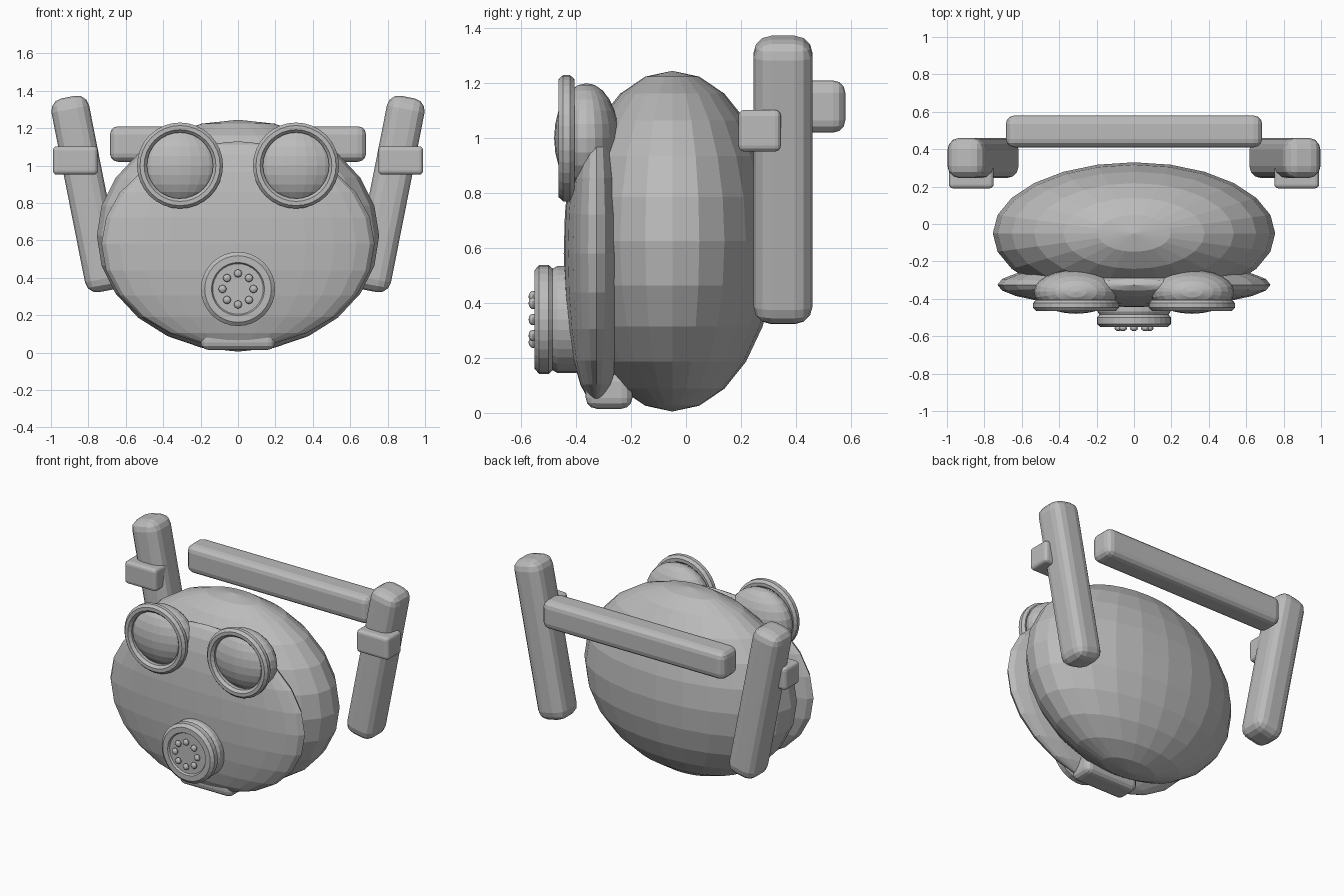
import bpy
import bmesh
from math import pi, sin, cos
from mathutils import Matrix, Vector

cube = bpy.data.objects.get("Cube")
if cube:
    bpy.data.objects.remove(cube, do_unlink=True)

grey = bpy.data.materials.new("plain grey")
grey.use_nodes = True
grey.diffuse_color = (0.5, 0.5, 0.5, 1)
grey.node_tree.nodes["Principled BSDF"].inputs["Base Color"].default_value = (0.5, 0.5, 0.5, 1)


def finish(name, bm):
    """Turn a bmesh into a named, coloured object."""
    bmesh.ops.recalc_face_normals(bm, faces=bm.faces)
    mesh = bpy.data.meshes.new(name)
    bm.to_mesh(mesh)
    bm.free()
    mesh.materials.append(grey)
    obj = bpy.data.objects.new(name, mesh)
    bpy.context.scene.collection.objects.link(obj)
    return obj


def ellipsoid(name, centre, radii, segments=24, rings=12, turn=0):
    bm = bmesh.new()
    bmesh.ops.create_uvsphere(bm, u_segments=segments, v_segments=rings, radius=1)
    bm.transform(Matrix.Translation(centre) @ Matrix.Diagonal((*radii, 1))
                 @ Matrix.Rotation(turn, 4, "X"))
    return finish(name, bm)


def rounded_box(name, centre, size, bevel, segments=3, tilt=0):
    bm = bmesh.new()
    bmesh.ops.create_cube(bm, size=1)
    bm.transform(Matrix.Diagonal((*size, 1)))
    bmesh.ops.bevel(bm, geom=bm.edges[:], offset=bevel, segments=segments,
                    profile=0.5, affect="EDGES")
    bm.transform(Matrix.Translation(centre) @ Matrix.Rotation(tilt, 4, "Y"))
    return finish(name, bm)


def lathe(name, x, z, profile, closed=False, steps=32):
    """Spin (radius, y) points around an axis that runs front to back."""
    bm = bmesh.new()
    verts = [bm.verts.new((x + r, y, z)) for r, y in profile]
    pairs = list(zip(verts, verts[1:]))
    if closed:
        pairs.append((verts[-1], verts[0]))
    edges = [bm.edges.new(p) for p in pairs]
    bmesh.ops.spin(bm, geom=verts + edges, cent=(x, 0, z), axis=(0, 1, 0),
                   angle=2 * pi, steps=steps, use_duplicate=False)
    bmesh.ops.remove_doubles(bm, verts=bm.verts, dist=0.0005)
    return finish(name, bm)


# Head and face plate
ellipsoid("hood", (0, -0.05, 0.625), (0.755, 0.38, 0.62))
ellipsoid("face_plate", (0, -0.325, 0.58), (0.73, 0.12, 0.55))
rounded_box("chin_pad", (0, -0.28, 0.085), (0.4, 0.17, 0.14), 0.04)

# Breathing filter with a raised rim and a ring of studs
MOUTH_Z = 0.34
lathe("filter", 0, MOUTH_Z, [
    (0, -0.54), (0.135, -0.54), (0.142, -0.552), (0.178, -0.552), (0.198, -0.535),
    (0.198, -0.5), (0.185, -0.485), (0.195, -0.468), (0.195, -0.3)])
for i in range(8):
    a = i * pi / 4
    ellipsoid("filter_stud", (0.083 * cos(a), -0.557, MOUTH_Z + 0.083 * sin(a)),
              (0.021, 0.016, 0.021), 12, 8)

# Back bar joining the two tanks
rounded_box("back_bar", (0, 0.495, 1.115), (1.37, 0.17, 0.19), 0.045)

# Paired parts
ring = [(0.203 + 0.029 * cos(k * pi / 4 + pi / 8), -0.435 + 0.032 * sin(k * pi / 4 + pi / 8))
        for k in range(8)]
for side, s in (("left", 1), ("right", -1)):
    ellipsoid(side + "_eye_lens", (s * 0.31, -0.362, 1.0), (0.225, 0.118, 0.2))
    lathe(side + "_eye_rim", s * 0.31, 1.0, ring, closed=True)
    rounded_box(side + "_tank", (s * 0.807, 0.353, 0.848), (0.205, 0.215, 1.055),
                0.065, tilt=s * 0.195)
    rounded_box(side + "_tank_clip", (s * 0.87, 0.268, 1.027), (0.24, 0.155, 0.152), 0.022)
